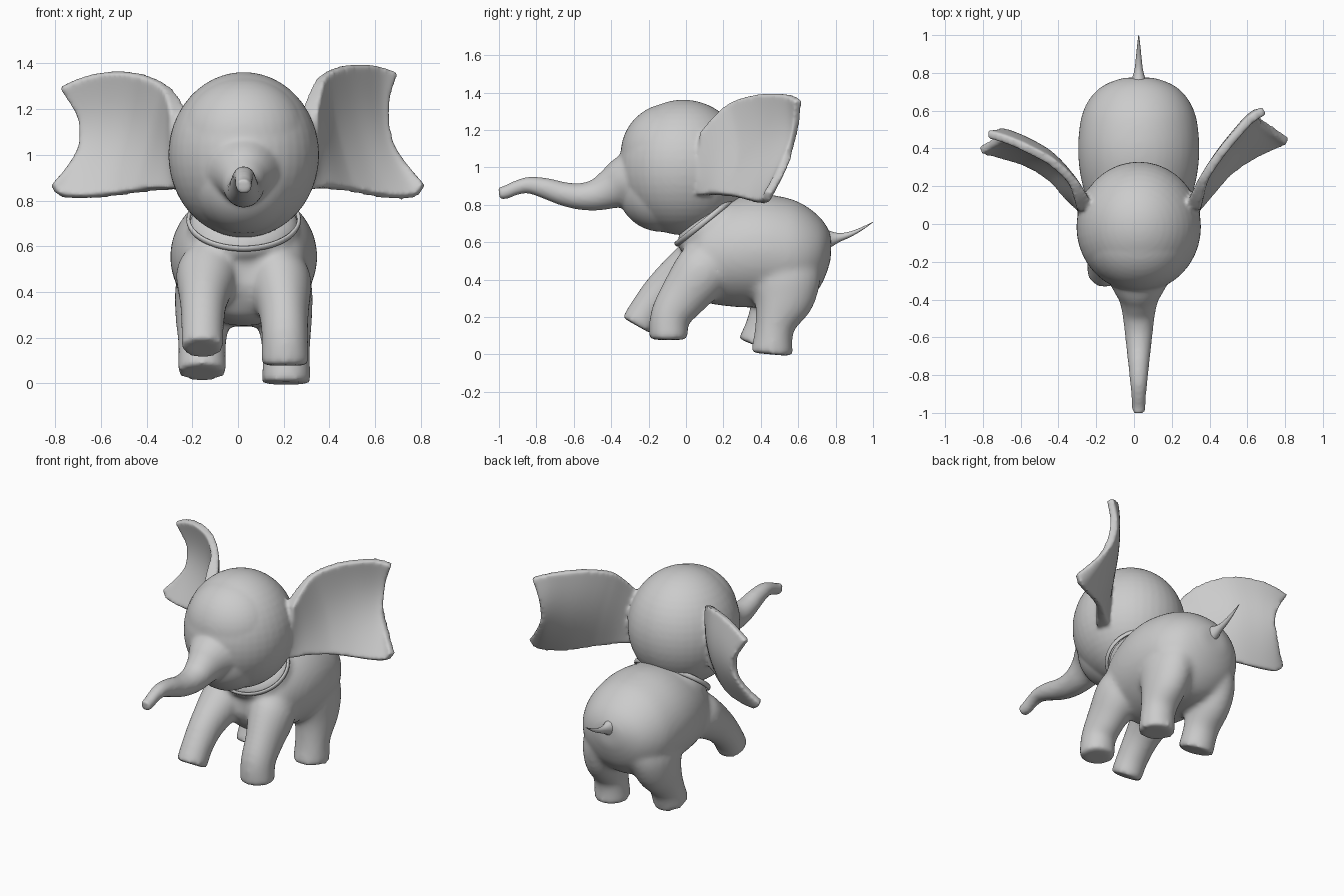
import bpy, bmesh, math
from mathutils import Vector, Matrix

if "Cube" in bpy.data.objects:
    bpy.data.objects.remove(bpy.data.objects["Cube"])

CX = 0.025  # the body sits slightly right of the ear span's middle

grey = bpy.data.materials.new("elephant_grey")
grey.diffuse_color = (0.6, 0.6, 0.6, 1)
grey.use_nodes = True
grey.node_tree.nodes["Principled BSDF"].inputs["Base Color"].default_value = grey.diffuse_color


def finish(name, bm):
    bmesh.ops.recalc_face_normals(bm, faces=bm.faces)
    me = bpy.data.meshes.new(name)
    bm.to_mesh(me)
    bm.free()
    me.materials.append(grey)
    me.polygons.foreach_set("use_smooth", [True] * len(me.polygons))
    ob = bpy.data.objects.new(name, me)
    bpy.context.collection.objects.link(ob)
    return ob


def refine(path, sub=4):
    """Smooth curve through all stations."""
    out = []
    for i in range(len(path) - 1):
        p0, p1, p2 = path[max(i - 1, 0)], path[i], path[i + 1]
        p3 = path[min(i + 2, len(path) - 1)]
        for s in range(sub):
            t = s / sub
            out.append([0.5 * (2 * b + (c - a) * t + (2 * a - 5 * b + 4 * c - d) * t * t
                               + (3 * b - a - 3 * c + d) * t ** 3)
                        for a, b, c, d in zip(p0, p1, p2, p3)])
    return out + [list(path[-1])]


def loft(bm, path, n=24, upright=False):
    """Tube through (x, y, z, half width in x, half depth) stations."""
    path = refine(path)
    pts = [Vector(p[:3]) for p in path]
    rings = []
    for i, p in enumerate(pts):
        t = pts[min(i + 1, len(pts) - 1)] - pts[max(i - 1, 0)]
        side = Vector((1, 0, 0))
        up = Vector((0, 0, 1)) if upright else t.cross(side).normalized()
        ring = []
        for k in range(n):
            a = 2 * math.pi * k / n
            ring.append(bm.verts.new(p + side * math.cos(a) * path[i][3]
                                     + up * math.sin(a) * path[i][4]))
        rings.append(ring)
    for a, b in zip(rings, rings[1:]):
        for k in range(n):
            bm.faces.new((a[k], a[(k + 1) % n], b[(k + 1) % n], b[k]))
    bm.faces.new(rings[0])
    bm.faces.new(rings[-1])


def ball(bm, centre, radii, tilt=0):
    m = (Matrix.Translation(centre) @ Matrix.Rotation(tilt, 4, 'X')
         @ Matrix.Diagonal((*radii, 1)))
    bmesh.ops.create_uvsphere(bm, u_segments=40, v_segments=24, radius=1, matrix=m)


def blend(ob, voxel, smooth):
    """Fuse overlapping volumes into one soft skin."""
    r = ob.modifiers.new("fuse", 'REMESH')
    r.mode = 'VOXEL'
    r.voxel_size = voxel
    r.use_smooth_shade = True
    s = ob.modifiers.new("soften", 'SMOOTH')
    s.factor = 0.5
    s.iterations = smooth


# Body with neck and four legs
bm = bmesh.new()
body = [  # y, bottom z, top z, half width
    (0.00, 0.42, 0.62, 0.17), (0.04, 0.34, 0.70, 0.22), (0.10, 0.28, 0.78, 0.265),
    (0.25, 0.255, 0.84, 0.308), (0.40, 0.25, 0.858, 0.322), (0.55, 0.25, 0.835, 0.308),
    (0.64, 0.28, 0.795, 0.275), (0.71, 0.35, 0.74, 0.22), (0.75, 0.43, 0.69, 0.155),
    (0.775, 0.51, 0.64, 0.08)]
loft(bm, [(CX, y, (a + b) / 2, w, (b - a) / 2) for y, a, b, w in body], 40, True)
ball(bm, (CX, 0.13, 0.69), (0.24, 0.21, 0.10), math.atan2(0.25, 0.32))
legs = [
    # front, standing on the +x side
    [(0.207, -0.093, 0.078, 0.106, 0.104), (0.205, -0.085, 0.20, 0.102, 0.108),
     (0.20, -0.015, 0.31, 0.11, 0.13), (0.18, 0.10, 0.46, 0.14, 0.155),
     (0.16, 0.17, 0.57, 0.10, 0.11)],
    # front, stepping forward on the -x side
    [(-0.155, -0.26, 0.152, 0.094, 0.094), (-0.155, -0.20, 0.25, 0.094, 0.094),
     (-0.15, -0.10, 0.36, 0.105, 0.11), (-0.13, 0.07, 0.49, 0.14, 0.14),
     (-0.11, 0.15, 0.57, 0.10, 0.11)],
    # back, +x side
    [(0.21, 0.458, 0.0, 0.107, 0.114), (0.21, 0.475, 0.15, 0.105, 0.106),
     (0.20, 0.52, 0.30, 0.125, 0.17), (0.175, 0.52, 0.44, 0.145, 0.20),
     (0.15, 0.50, 0.56, 0.10, 0.14)],
    # back, -x side
    [(-0.157, 0.38, 0.045, 0.108, 0.108), (-0.157, 0.43, 0.17, 0.105, 0.106),
     (-0.15, 0.50, 0.31, 0.125, 0.165), (-0.125, 0.515, 0.44, 0.145, 0.20),
     (-0.10, 0.50, 0.56, 0.10, 0.14)]]
for leg in legs:
    loft(bm, leg)
blend(finish("body_and_legs", bm), 0.015, 14)

# Tail
bm = bmesh.new()
tail = [(0.72, 0.61, 0.06, 0.07), (0.77, 0.615, 0.036, 0.045), (0.82, 0.625, 0.022, 0.024),
        (0.88, 0.643, 0.015, 0.015), (0.94, 0.672, 0.009, 0.009), (1.0, 0.708, 0.002, 0.002)]
loft(bm, [(CX, *s) for s in tail], 12, True)
finish("tail", bm)

# Collar: slim tilted ring between head and body
bm = bmesh.new()
n, m = 48, 8
tilt = Matrix.Translation((CX, 0.105, 0.715)) @ Matrix.Rotation(math.atan2(0.25, 0.31), 4, 'X')
rings = []
for i in range(n):
    a = 2 * math.pi * i / n
    ring = []
    for j in range(m):
        b = 2 * math.pi * j / m
        d = 0.009 * math.cos(b)
        ring.append(bm.verts.new(tilt @ Vector(((0.242 + d) * math.cos(a),
                                                (0.20 + d) * math.sin(a),
                                                0.015 * math.sin(b)))))
    rings.append(ring)
for i in range(n):
    for j in range(m):
        p, q, k = rings[i], rings[(i + 1) % n], (j + 1) % m
        bm.faces.new((p[j], q[j], q[k], p[k]))
finish("collar", bm)


# Ears: closed slab between an upper and a lower rim, outer edge bowed inward
def ear(bm, top, bottom, bow, half=0.023, rows=24):
    sgn = 1 if top[-1][0] > 0 else -1
    top, bottom = refine(top), refine(bottom)
    mid = []
    for i, (t, b) in enumerate(zip(top, bottom)):
        u = i / (len(top) - 1)
        col = []
        for j in range(rows + 1):
            p = Vector(t).lerp(Vector(b), j / rows)
            arc = math.sin(math.pi * j / rows)
            p.x -= sgn * bow * u ** 2 * arc
            p.y += arc * (0.03 * math.sin(math.pi * u) + 0.045 * u)
            col.append(p)
        mid.append(col)
    last = len(mid) - 1
    layers = {}
    for i, col in enumerate(mid):
        for j, p in enumerate(col):
            du = mid[min(i + 1, last)][j] - mid[max(i - 1, 0)][j]
            dv = col[min(j + 1, rows)] - col[max(j - 1, 0)]
            w = half + 0.02 * max(0, 1 - 3 * i / last)  # thicker at the root
            off = du.cross(dv).normalized() * w
            layers[i, j] = (bm.verts.new(p + off), bm.verts.new(p - off))
    for i in range(last):
        for j in range(rows):
            for s in (0, 1):
                bm.faces.new([layers[k][s] for k in ((i, j), (i + 1, j), (i + 1, j + 1), (i, j + 1))])
    rim = ([(i, 0) for i in range(last)] + [(last, j) for j in range(rows)]
           + [(i, rows) for i in range(last, 0, -1)] + [(0, j) for j in range(rows, 0, -1)])
    for a, b in zip(rim, rim[1:] + rim[:1]):
        bm.faces.new((layers[a][0], layers[b][0], layers[b][1], layers[a][1]))


# Head with brow, jaw, raised trunk and both ears
bm = bmesh.new()
ball(bm, (CX, -0.015, 1.0), (0.33, 0.345, 0.362))
ball(bm, (CX, -0.085, 1.07), (0.285, 0.265, 0.272))
ball(bm, (CX, -0.125, 0.88), (0.23, 0.24, 0.225))
trunk = [  # y, z, half width, half height
    (-0.22, 0.94, 0.21, 0.20), (-0.33, 0.915, 0.145, 0.145), (-0.40, 0.885, 0.105, 0.11),
    (-0.48, 0.853, 0.086, 0.085), (-0.57, 0.845, 0.075, 0.071), (-0.66, 0.86, 0.065, 0.063),
    (-0.75, 0.888, 0.055, 0.056), (-0.84, 0.905, 0.046, 0.045), (-0.91, 0.89, 0.039, 0.038),
    (-0.96, 0.868, 0.037, 0.036), (-1.0, 0.862, 0.034, 0.034)]
loft(bm, [(CX, *s) for s in trunk])
ear(bm,
    [(0.31, 0.08, 1.18), (0.335, 0.15, 1.265), (0.37, 0.24, 1.345), (0.45, 0.36, 1.385),
     (0.54, 0.47, 1.395), (0.62, 0.555, 1.385), (0.695, 0.60, 1.36)],
    [(0.31, 0.09, 0.85), (0.39, 0.16, 0.855), (0.49, 0.26, 0.845), (0.60, 0.34, 0.825),
     (0.70, 0.39, 0.815), (0.78, 0.425, 0.825), (0.815, 0.44, 0.87)], 0.10)
ear(bm,
    [(-0.26, 0.08, 1.18), (-0.285, 0.15, 1.255), (-0.33, 0.23, 1.31), (-0.44, 0.33, 1.355),
     (-0.58, 0.405, 1.36), (-0.69, 0.45, 1.335), (-0.78, 0.475, 1.295)],
    [(-0.26, 0.09, 0.85), (-0.34, 0.15, 0.85), (-0.44, 0.24, 0.84), (-0.55, 0.31, 0.825),
     (-0.68, 0.355, 0.815), (-0.78, 0.38, 0.825), (-0.815, 0.39, 0.87)], 0.11)
blend(finish("head_trunk_and_ears", bm), 0.011, 8)
